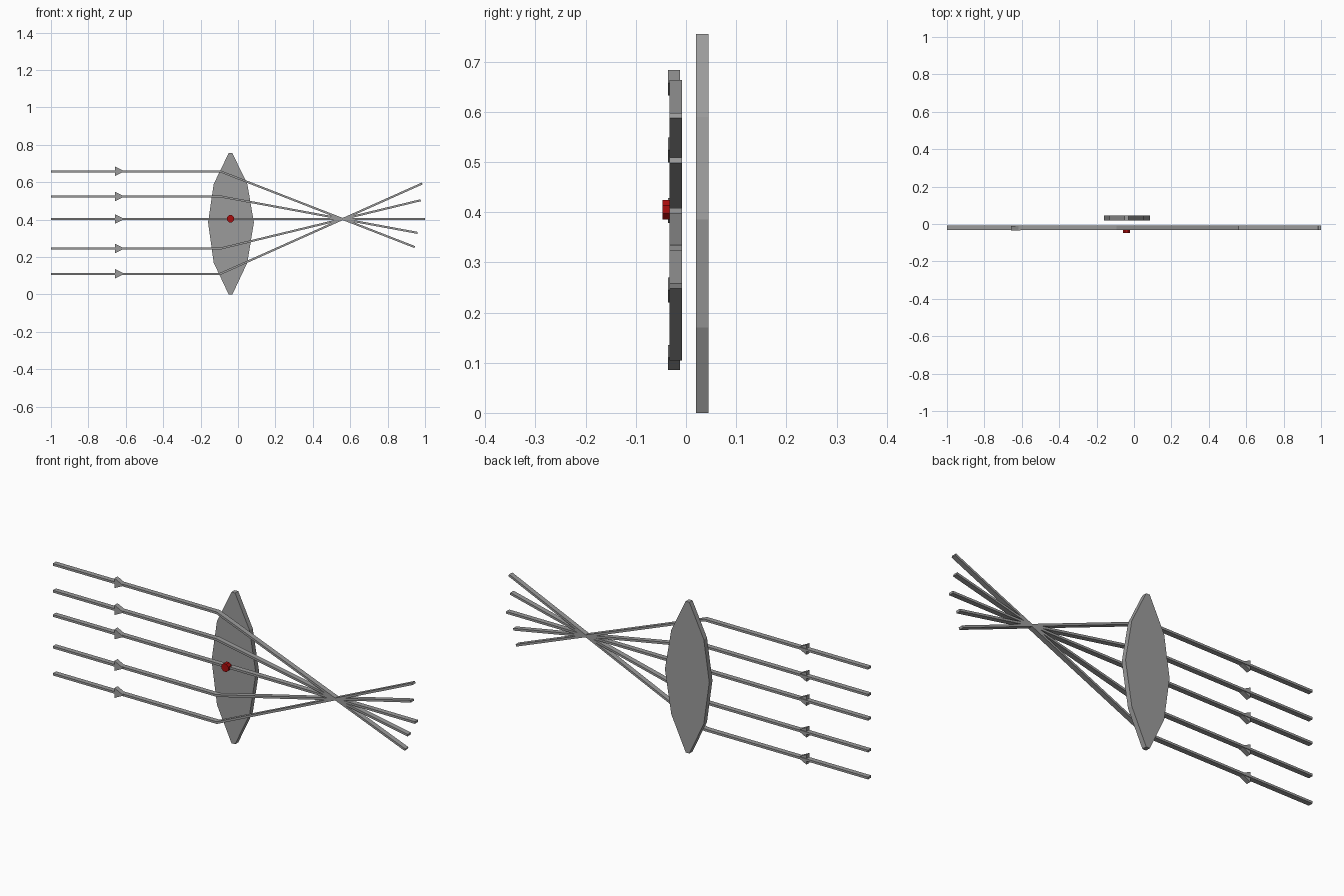
import bpy, bmesh, math
from mathutils import Vector

cube = bpy.data.objects.get("Cube")
if cube:
    bpy.data.objects.remove(cube, do_unlink=True)


def material(name, colour):
    m = bpy.data.materials.new(name)
    m.use_nodes = True
    m.diffuse_color = colour
    m.node_tree.nodes["Principled BSDF"].inputs["Base Color"].default_value = colour
    return m


grey = material("grey", (0.33, 0.33, 0.33, 1))
red = material("dark red", (0.4, 0.004, 0.004, 1))


def plate(name, outline, y_front, y_back, mat):
    """Extrude an (x, z) outline from y_front to y_back."""
    bm = bmesh.new()
    face = bm.faces.new([bm.verts.new((x, y_front, z)) for x, z in outline])
    ext = bmesh.ops.extrude_face_region(bm, geom=[face])
    moved = [g for g in ext["geom"] if isinstance(g, bmesh.types.BMVert)]
    bmesh.ops.translate(bm, verts=moved, vec=(0, y_back - y_front, 0))
    bmesh.ops.recalc_face_normals(bm, faces=bm.faces)
    mesh = bpy.data.meshes.new(name)
    bm.to_mesh(mesh)
    bm.free()
    mesh.materials.append(mat)
    obj = bpy.data.objects.new(name, mesh)
    bpy.context.collection.objects.link(obj)
    return obj


def strip(path, width):
    """Outline of a mitred band of constant width along a path."""
    pts = [Vector(p) for p in path]
    dirs = [(b - a).normalized() for a, b in zip(pts, pts[1:])]
    upper, lower = [], []
    for i, p in enumerate(pts):
        d0, d1 = dirs[max(i - 1, 0)], dirs[min(i, len(dirs) - 1)]
        n0 = Vector((-d0.y, d0.x))
        n = (n0 + Vector((-d1.y, d1.x))).normalized()
        off = n * (width / 2 / n.dot(n0))
        upper.append(p + off)
        lower.append(p - off)
    return upper + lower[::-1]


# Lens slab
lens = [(-0.05, 0), (-0.03, 0), (0.05, 0.17), (0.085, 0.385), (0.05, 0.59),
        (-0.03, 0.755), (-0.05, 0.755), (-0.13, 0.59), (-0.16, 0.385), (-0.13, 0.17)]
plate("lens", lens, 0.02, 0.045, grey)

# Light rays bending at the lens and crossing at the focus, with arrowheads
focus_x, focus_z, bend_x = 0.56, 0.403, -0.095
rays = [("top", 0.658, 0.945), ("upper", 0.524, 0.96), ("middle", focus_z, 1.0),
        ("lower", 0.245, 0.977), ("bottom", 0.11, 0.985)]
for label, z, end_x in rays:
    slope = (focus_z - z) / (focus_x - bend_x)
    end_z = focus_z + slope * (end_x - focus_x)
    path = [(-1, z), (bend_x, z), (end_x, end_z)]
    plate(label + "_ray", strip(path, 0.011), -0.033, -0.008, grey)
    head = [(-0.657, z - 0.025), (-0.607, z), (-0.657, z + 0.025)]
    plate(label + "_arrowhead", head, -0.036, -0.012, grey)

# Red centre marker
sides, radius = 8, 0.021
marker = [(-0.04 + radius * math.cos(math.tau * (i + 0.5) / sides),
           0.405 + radius * math.sin(math.tau * (i + 0.5) / sides)) for i in range(sides)]
plate("centre_marker", marker, -0.047, -0.022, red)
